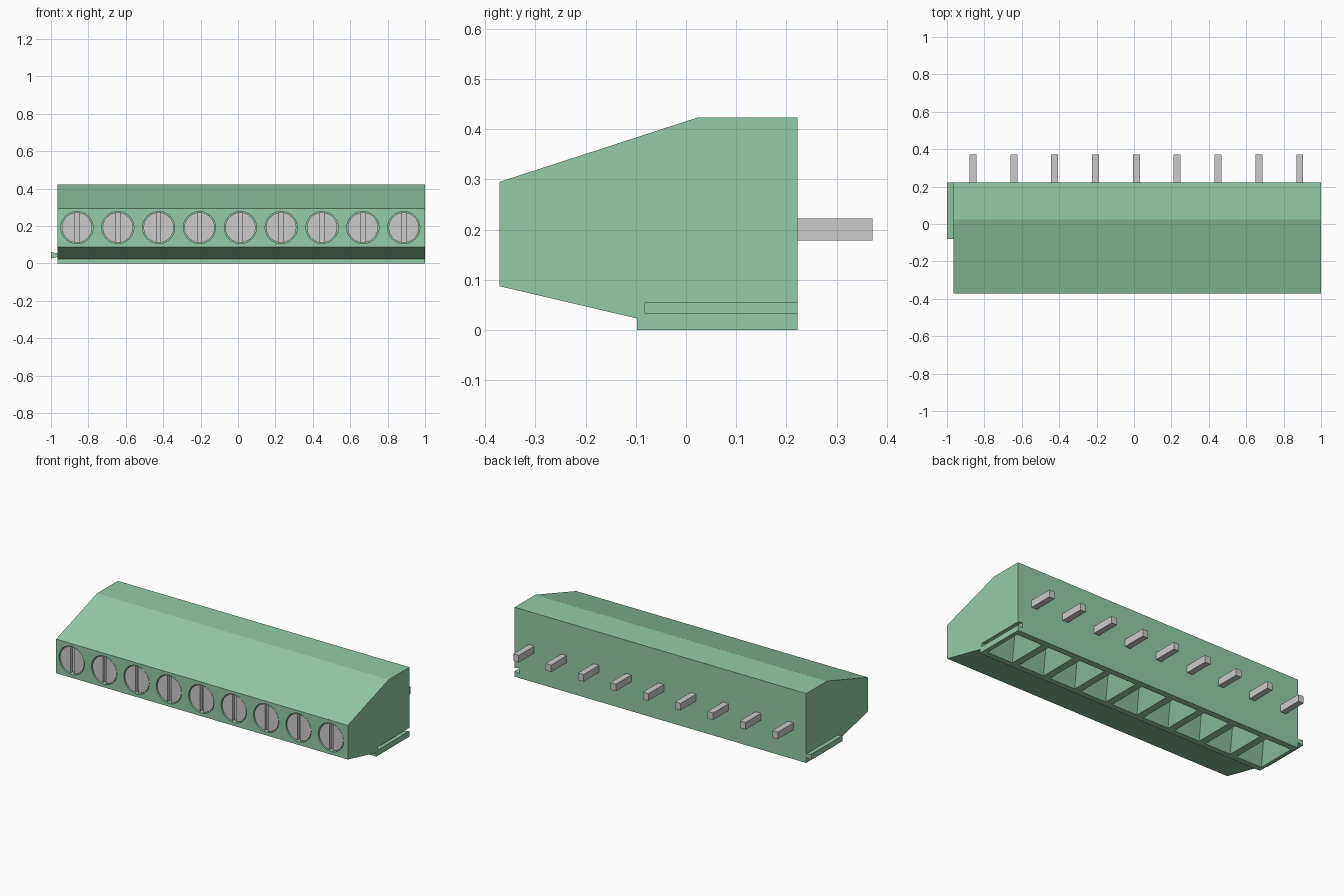
import bpy, bmesh
from math import cos, sin, pi, asin

if "Cube" in bpy.data.objects:
    bpy.data.objects.remove(bpy.data.objects["Cube"])

COUNT, PITCH, FIRST = 9, 0.2184, -0.861
XS = [FIRST + i * PITCH for i in range(COUNT)]
SCREW_Z = 0.192
LEFT, RIGHT, BACK, FRONT = -0.966, 1.0, 0.222, -0.371


def loft(bm, a, b):
    """Closed solid between two matching rings."""
    va, vb = [bm.verts.new(p) for p in a], [bm.verts.new(p) for p in b]
    n = len(va)
    faces = [bm.faces.new(va), bm.faces.new(vb[::-1])]
    for i in range(n):
        j = (i + 1) % n
        faces.append(bm.faces.new((va[j], va[i], vb[i], vb[j])))
    bmesh.ops.recalc_face_normals(bm, faces=faces)


def along_x(bm, yz, x0, x1):
    loft(bm, [(x0, y, z) for y, z in yz], [(x1, y, z) for y, z in yz])


def along_y(bm, xz, y0, y1):
    loft(bm, [(x, y0, z) for x, z in xz], [(x, y1, z) for x, z in xz])


def rect(cx, cy, w, h):
    return [(cx + sx * w / 2, cy + sy * h / 2)
            for sx, sy in ((-1, -1), (1, -1), (1, 1), (-1, 1))]


def arc(cx, cz, r, a0, a1, n):
    return [(cx + r * cos(a0 + (a1 - a0) * i / n),
             cz + r * sin(a0 + (a1 - a0) * i / n)) for i in range(n + 1)]


def make(name, bm, mat=None):
    me = bpy.data.meshes.new(name)
    bm.to_mesh(me)
    bm.free()
    ob = bpy.data.objects.new(name, me)
    bpy.context.collection.objects.link(ob)
    if mat:
        me.materials.append(mat)
    return ob


green = bpy.data.materials.new("green_plastic")
green.diffuse_color = (0.30, 0.60, 0.40, 1)
green.use_nodes = True
green.node_tree.nodes["Principled BSDF"].inputs["Base Color"].default_value = green.diffuse_color

# Housing
bm = bmesh.new()
along_x(bm, [(FRONT, 0.295), (0.023, 0.423), (BACK, 0.423), (BACK, 0),
             (-0.098, 0), (-0.098, 0.023), (FRONT, 0.087)], LEFT, RIGHT)
housing = make("housing", bm, green)

# Cutters: screw holes, wire funnels underneath, dovetail groove on the right
bm = bmesh.new()
for x in XS:
    along_y(bm, arc(x, SCREW_Z, 0.086, 0, 2 * pi, 32)[:-1], FRONT - 0.05, FRONT + 0.04)
    loft(bm, [(px, py, 0.135) for px, py in rect(x, 0.06, 0.06, 0.07)],
             [(px, py, -0.001) for px, py in rect(x, 0.06, 0.175, 0.25)])
along_y(bm, [(RIGHT + 0.01, 0.034), (RIGHT + 0.01, 0.054), (RIGHT, 0.054),
             (RIGHT - 0.032, 0.061), (RIGHT - 0.032, 0.027), (RIGHT, 0.034)],
        -0.082, BACK + 0.05)
cutter = make("housing_cutter", bm, green)
cutter.hide_render = True
mod = housing.modifiers.new("openings", 'BOOLEAN')
mod.operation, mod.solver, mod.object = 'DIFFERENCE', 'EXACT', cutter
bpy.context.view_layer.objects.active = housing
bpy.ops.object.modifier_apply(modifier=mod.name)
bpy.data.objects.remove(cutter)

# Dovetail rail on the left
bm = bmesh.new()
along_y(bm, [(LEFT, 0.034), (LEFT, 0.054), (-1.0, 0.061), (-1.0, 0.027)], -0.08, BACK)
make("dovetail_rail", bm, green)

# Screws: two half discs leave the slot, on a base disc
R, GAP = 0.081, 0.011
t = asin(GAP / R)
for i, x in enumerate(XS):
    bm = bmesh.new()
    for a in (-pi / 2, pi / 2):
        along_y(bm, arc(x, SCREW_Z, R, a + t, a + pi - t, 14), FRONT + 0.004, FRONT + 0.025)
    along_y(bm, arc(x, SCREW_Z, R, 0, 2 * pi, 32)[:-1], FRONT + 0.025, FRONT + 0.045)
    make(f"screw_{i + 1}", bm)

# Solder pins at the back
for i, x in enumerate(XS):
    bm = bmesh.new()
    along_y(bm, rect(x, 0.2, 0.037, 0.043), BACK - 0.02, 0.371)
    make(f"pin_{i + 1}", bm)
